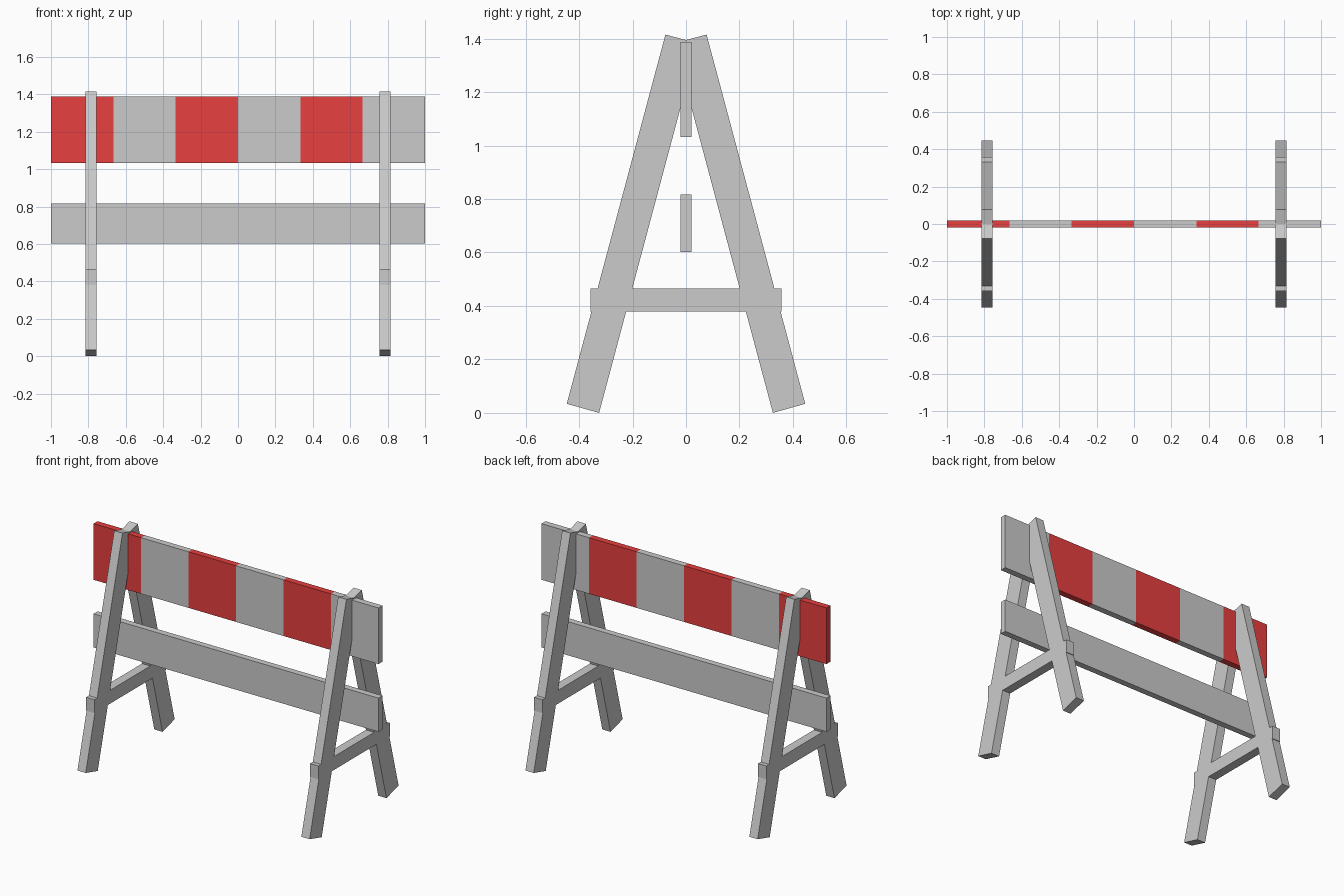
import bpy
import bmesh

if "Cube" in bpy.data.objects:
    bpy.data.objects.remove(bpy.data.objects["Cube"])

LEG_X, LEG_W = 0.786, 0.058


def new_object(name, bm):
    bmesh.ops.recalc_face_normals(bm, faces=bm.faces)
    mesh = bpy.data.meshes.new(name)
    bm.to_mesh(mesh)
    bm.free()
    obj = bpy.data.objects.new(name, mesh)
    bpy.context.collection.objects.link(obj)
    return obj


def prism_x(profile, x0, x1):
    """Extrude a (y, z) profile from x0 to x1."""
    bm = bmesh.new()
    face = bm.faces.new([bm.verts.new((x0, y, z)) for y, z in profile])
    ext = bmesh.ops.extrude_face_region(bm, geom=[face])
    verts = [v for v in ext["geom"] if isinstance(v, bmesh.types.BMVert)]
    bmesh.ops.translate(bm, vec=(x1 - x0, 0, 0), verts=verts)
    return bm


def rect(half_y, z0, z1):
    return [(-half_y, z0), (half_y, z0), (half_y, z1), (-half_y, z1)]


# Two A-frames: a pair of crossing square-cut legs and a spreader
leg = [(0.325, 0.0), (0.446, 0.034), (0.077, 1.415), (-0.044, 1.383)]
for side, sx in (("left", -1), ("right", 1)):
    x0, x1 = sx * LEG_X - LEG_W / 2, sx * LEG_X + LEG_W / 2
    for end, sy in (("front", -1), ("back", 1)):
        new_object(f"{end}_leg_{side}",
                   prism_x([(sy * y, z) for y, z in leg], x0, x1))
    new_object(f"spreader_{side}", prism_x(rect(0.358, 0.38, 0.465), x0, x1))

# Plain lower board
new_object("lower_board", prism_x(rect(0.02, 0.602, 0.816), -1, 1))

# Striped upper board: six equal bands, alternately red and plain
bm = prism_x(rect(0.02, 1.032, 1.388), -1, 1)
for i in range(1, 6):
    bmesh.ops.bisect_plane(bm, geom=bm.verts[:] + bm.edges[:] + bm.faces[:],
                           plane_co=(-1 + i / 3, 0, 0), plane_no=(1, 0, 0))
for f in bm.faces:
    band = min(5, max(0, int((f.calc_center_median().x + 1) * 3)))
    f.material_index = 1 - band % 2
board = new_object("striped_board", bm)
plain = bpy.data.materials.new("plain_grey")
plain.diffuse_color = (0.8, 0.8, 0.8, 1)
plain.use_nodes = True
plain.node_tree.nodes["Principled BSDF"].inputs["Base Color"].default_value = plain.diffuse_color
red = bpy.data.materials.new("stripe_red")
red.diffuse_color = (0.8, 0.05, 0.05, 1)
red.use_nodes = True
red.node_tree.nodes["Principled BSDF"].inputs["Base Color"].default_value = red.diffuse_color
board.data.materials.append(plain)
board.data.materials.append(red)
